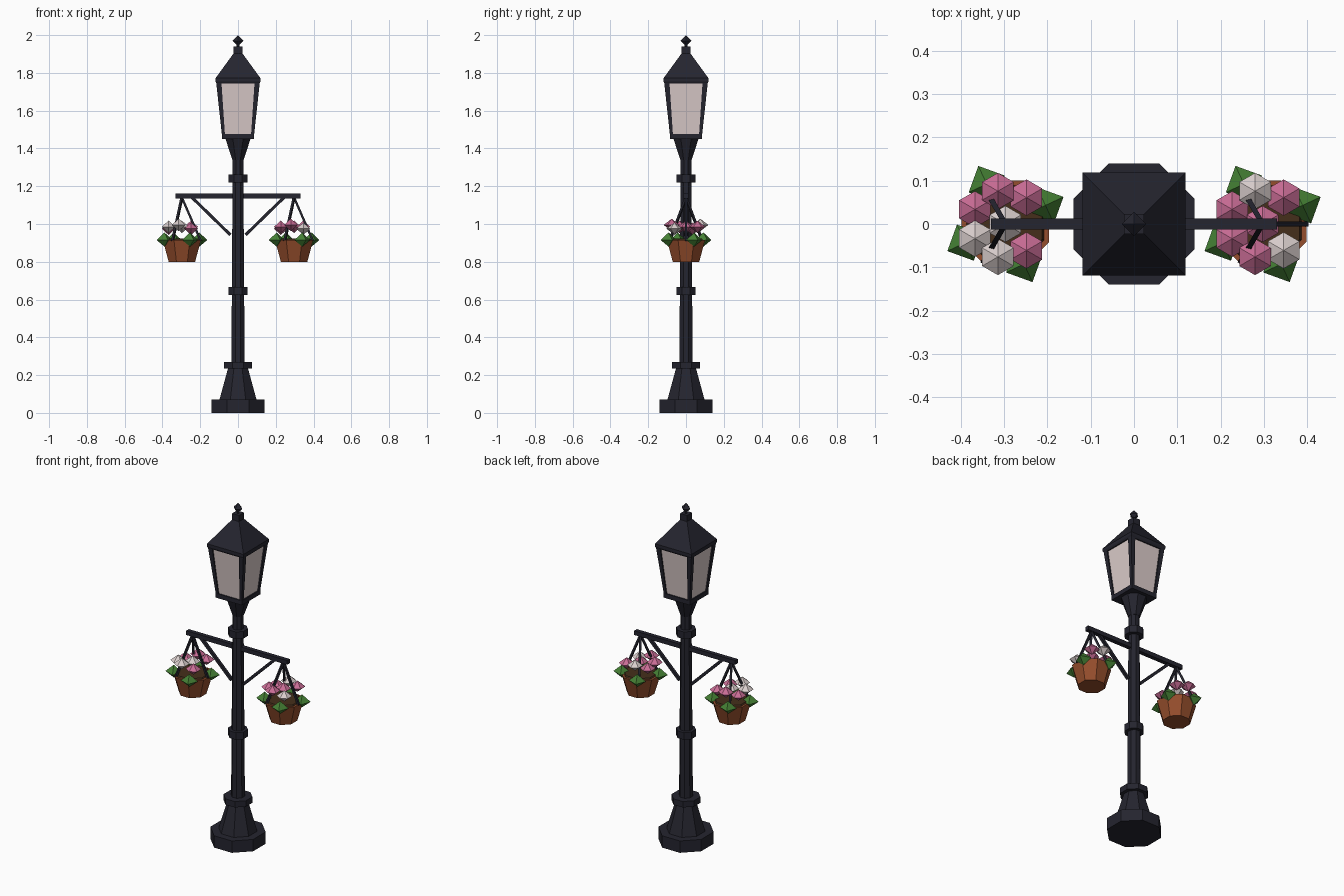
import bpy, bmesh
from math import pi, cos, sin, radians
from mathutils import Vector

old = bpy.data.objects.get("Cube")
if old:
    bpy.data.objects.remove(old, do_unlink=True)


def material(name, rgb):
    m = bpy.data.materials.new(name)
    m.use_nodes = True
    m.diffuse_color = (*rgb, 1)
    m.node_tree.nodes["Principled BSDF"].inputs["Base Color"].default_value = (*rgb, 1)
    return m


iron = material("dark iron", (0.018, 0.018, 0.028))
glass = material("frosted glass", (0.72, 0.61, 0.6))
clay = material("terracotta", (0.3, 0.075, 0.025))
earth = material("soil", (0.06, 0.028, 0.011))
leaf_green = material("leaf green", (0.06, 0.22, 0.035))
pink = material("pink petals", (0.58, 0.15, 0.3))
white = material("white petals", (0.7, 0.62, 0.61))


def finish(name, bm, mat):
    bmesh.ops.recalc_face_normals(bm, faces=bm.faces)
    mesh = bpy.data.meshes.new(name)
    bm.to_mesh(mesh)
    bm.free()
    mesh.materials.append(mat)
    ob = bpy.data.objects.new(name, mesh)
    bpy.context.collection.objects.link(ob)
    return ob


def lathe(name, sides, profile, mat, loc=(0, 0, 0), turn=None):
    """Faceted loft; radii reach the flats unless a corner direction is given."""
    bm = bmesh.new()
    grow = 1 / cos(pi / sides) if turn is None else 1
    start = pi / sides if turn is None else turn
    rings = []
    for r, z in profile:
        count = sides if r > 0 else 1
        rings.append([bm.verts.new((r * grow * cos(start + 2 * pi * i / sides),
                                    r * grow * sin(start + 2 * pi * i / sides), z))
                      for i in range(count)])
    for a, b in zip(rings, rings[1:]):
        for i in range(sides):
            j = (i + 1) % sides
            quad = [a[i % len(a)], a[j % len(a)], b[j % len(b)], b[i % len(b)]]
            bm.faces.new(list(dict.fromkeys(quad)))
    for ring in (rings[0], rings[-1]):
        if len(ring) > 2:
            bm.faces.new(ring)
    ob = finish(name, bm, mat)
    ob.location = loc
    return ob


def rod(name, start, end, half, mat, half_end=None):
    """Square bar between two points."""
    a, b = Vector(start), Vector(end)
    bm = bmesh.new()
    bmesh.ops.create_cube(bm, size=2)
    q = (b - a).to_track_quat('Z', 'Y')
    for v in bm.verts:
        w = half if v.co.z < 0 else (half_end or half)
        base = a if v.co.z < 0 else b
        v.co = base + q @ Vector((v.co.x * w, v.co.y * w, 0))
    return finish(name, bm, mat)


# Base, column and collars
lathe("base_plinth", 8, [(0.14, 0), (0.14, 0.07)], iron)
lathe("base_pedestal", 8, [(0.098, 0.07), (0.053, 0.235)], iron)
lathe("base_collar", 8, [(0.073, 0.235), (0.073, 0.27)], iron)
lathe("column", 8, [(0.035, 0.27), (0.028, 1.35)], iron)
for n, z in enumerate((0.645, 1.24)):
    lathe(f"column_ring_{n + 1}", 8, [(0.05, z - 0.021), (0.05, z + 0.021)], iron)

# Lantern
lathe("lantern_neck", 8, [(0.03, 1.34), (0.066, 1.45)], iron)
lathe("lantern_floor", 4, [(0.086, 1.45), (0.086, 1.476)], iron)
lathe("lantern_glass", 4, [(0.078, 1.47), (0.108, 1.75)], glass)
for sx in (-1, 1):
    for sy in (-1, 1):
        # tapered corner post, kept square to the lantern faces
        post = lathe("lantern_post", 4, [(0.008, 0), (0.014, 0.285)], iron)
        for v in post.data.vertices:
            k = 0.077 if v.co.z < 0.1 else 0.102
            v.co += Vector((sx * k, sy * k, 1.47))
lathe("lantern_top_rail", 4, [(0.114, 1.745), (0.119, 1.755), (0.119, 1.772)], iron)
lathe("lantern_roof", 4, [(0.119, 1.772), (0.022, 1.905)], iron)
lathe("roof_cap", 4, [(0.023, 1.9), (0.023, 1.94)], iron)
lathe("finial", 4, [(0.006, 1.935), (0.008, 1.95), (0.028, 1.97), (0, 2.0)], iron, turn=0)

# Cross arm and braces
rod("cross_arm", (-0.33, 0, 1.148), (0.33, 0, 1.148), 0.0125, iron)
for side, s in (("left", 1), ("right", -1)):
    rod(f"brace_{side}", (s * 0.04, 0, 0.942), (s * 0.243, 0, 1.14), 0.008, iron)

# Flower placement shared by both baskets: direction, distance, height
blooms = [(0, 0, 0.985)] + [(360 / 7 * i, 0.078, 0.975 + 0.01 * (i % 3))
                            for i in range(1, 7)]
palettes = {"left": (pink, pink, white, pink, pink, pink, white),
            "right": (white, pink, pink, pink, white, white, pink)}

# Hanging baskets
for side, s in (("left", 1), ("right", -1)):
    cx = s * 0.297
    lathe(f"pot_{side}", 8, [(0.07, 0.8), (0.101, 0.915)], clay, (cx, 0, 0))
    lathe(f"soil_{side}", 8, [(0.09, 0.914), (0.085, 0.922)], earth, (cx, 0, 0))
    for i in range(3):
        a = 2 * pi * i / 3
        rod(f"hanger_{side}_{i + 1}", (cx + 0.1 * cos(a), 0.1 * sin(a), 0.91),
            (cx, 0, 1.14), 0.006, iron)
    for i in range(4):
        a = radians(25 + 90 * i)
        lathe(f"leaf_{side}_{i + 1}", 4, [(0, -0.035), (0.046, 0), (0, 0.04)], leaf_green,
              (cx + 0.102 * cos(a), 0.102 * sin(a), 0.915), turn=a)
    for i, (deg, dist, z) in enumerate(blooms):
        a = radians(deg)
        lathe(f"flower_{side}_{i + 1}", 6, [(0, -0.033), (0.042, 0), (0, 0.033)],
              palettes[side][i], (cx + dist * cos(a), dist * sin(a), z), turn=pi / 6)
